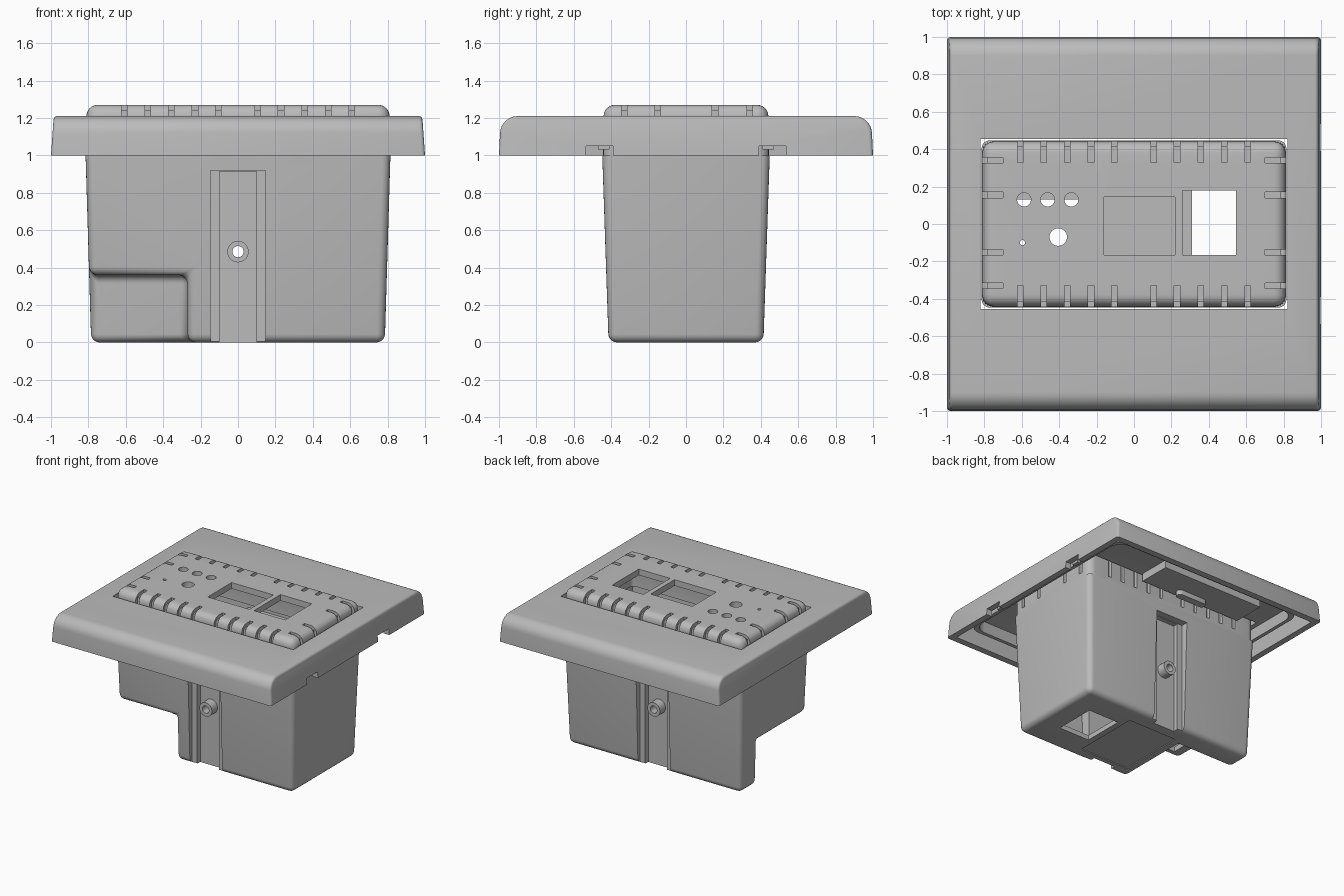
import bpy, bmesh, math
from mathutils import Matrix

start = bpy.data.objects.get("Cube")
if start:
    bpy.data.objects.remove(start, do_unlink=True)

grey = bpy.data.materials.new("light_grey_plastic")
grey.use_nodes = True
colour = (0.5, 0.5, 0.5, 1)
grey.diffuse_color = colour
grey.node_tree.nodes["Principled BSDF"].inputs["Base Color"].default_value = colour


def finish(name, bm):
    bmesh.ops.recalc_face_normals(bm, faces=bm.faces[:])
    mesh = bpy.data.meshes.new(name)
    bm.to_mesh(mesh)
    bm.free()
    mesh.materials.append(grey)
    obj = bpy.data.objects.new(name, mesh)
    bpy.context.collection.objects.link(obj)
    return obj


def boxes(name, ranges):
    """One mesh of separate boxes, each (x0, x1, y0, y1, z0, z1)."""
    bm = bmesh.new()
    for x0, x1, y0, y1, z0, z1 in ranges:
        move = Matrix.Translation(((x0 + x1) / 2, (y0 + y1) / 2, (z0 + z1) / 2))
        size = Matrix.Diagonal((x1 - x0, y1 - y0, z1 - z0, 1))
        bmesh.ops.create_cube(bm, size=1, matrix=move @ size)
    return finish(name, bm)


def taper_block(name, bottom, top, z0, z1):
    """Centred block with half sizes given at the bottom and top."""
    bm = bmesh.new()
    bmesh.ops.create_cube(bm, size=2)
    for v in bm.verts:
        half, z = (top, z1) if v.co.z > 0 else (bottom, z0)
        v.co = (v.co.x * half[0], v.co.y * half[1], z)
    return finish(name, bm)


def cylinders(name, places, z0, z1, turn=Matrix()):
    """Upright round pegs (x, y, radius), then turned as a group."""
    bm = bmesh.new()
    for x, y, r in places:
        bmesh.ops.create_cone(bm, cap_ends=True, segments=32, radius1=r, radius2=r,
                              depth=z1 - z0,
                              matrix=turn @ Matrix.Translation((x, y, (z0 + z1) / 2)))
    return finish(name, bm)


def round_edges(obj, width, rule, segments=5):
    bm = bmesh.new()
    bm.from_mesh(obj.data)
    edges = [e for e in bm.edges if rule(e.verts[0].co, e.verts[1].co)]
    bmesh.ops.bevel(bm, geom=edges, offset=width, segments=segments, profile=0.5,
                    affect='EDGES', clamp_overlap=True)
    bm.to_mesh(obj.data)
    bm.free()


def combine(obj, other, operation='DIFFERENCE'):
    mod = obj.modifiers.new("combine", 'BOOLEAN')
    mod.operation, mod.solver, mod.object = operation, 'EXACT', other
    bpy.context.view_layer.objects.active = obj
    bpy.ops.object.modifier_apply(modifier=mod.name)
    bpy.data.objects.remove(other, do_unlink=True)


def cut(obj, *ranges):
    combine(obj, boxes("cutter", ranges))


def smooth(obj):
    bpy.ops.object.select_all(action='DESELECT')
    obj.select_set(True)
    bpy.context.view_layer.objects.active = obj
    bpy.ops.object.shade_smooth_by_angle(angle=math.radians(32))


def channels(half_x, depth_y, top):
    return [(-half_x, half_x, -0.7, -depth_y, -0.2, top),
            (-half_x, half_x, depth_y, 0.7, -0.2, top)]


# Tapered wall box with a corner notch, all edges rounded
wall_box = taper_block("wall_box", (0.785, 0.414), (0.818, 0.451), 0, 1.1)
cut(wall_box, (-1.2, -0.27, -1, 0.2, -0.5, 0.36))
round_edges(wall_box, 0.045, lambda a, b: min(a.z, b.z) < 1.05)
cut(wall_box, (-1, 1, -1, 1, 1.0, 1.3))

# Mounting channels, front and back
cut(wall_box, *channels(0.147, 0.387, 0.92))
cut(wall_box, *channels(0.1, 0.347, 0.915))

# Hollow interior that leaves walls round the notch and channels
cavity = taper_block("cavity", (0.745, 0.375), (0.778, 0.412), 0.04, 1.15)
cut(cavity, (-1.2, -0.23, -1, 0.24, -0.5, 0.40))
cut(cavity, *channels(0.187, 0.307, 0.96))
combine(wall_box, cavity)

# Screw bosses with a bore through both
lie = Matrix.Rotation(math.pi / 2, 4, 'X')
for a, b in ((-0.42, -0.33), (0.33, 0.42)):
    combine(wall_box, cylinders("boss", [(0, 0.485, 0.057)], a, b, lie), 'UNION')
combine(wall_box, cylinders("bore", [(0, 0.485, 0.03)], -0.6, 0.6, lie))

# Cable openings and shallow panel on the underside
cut(wall_box, (0.31, 0.59, -0.165, 0.18, -0.1, 0.1),
    (-0.7, -0.29, -0.36, 0.13, 0.3, 0.45))
cut(wall_box, (-0.19, 0.26, -0.31, 0.26, -0.1, 0.008))

# Cover plate: broad rounding on two edges, fine rounding on the ends
plate = taper_block("cover_plate", (1, 1), (0.985, 0.99), 1.0, 1.21)
round_edges(plate, 0.09, lambda a, b: min(a.z, b.z) > 1.2 and a.y * b.y > 0
            and abs(a.x - b.x) > 1, 8)
round_edges(plate, 0.018, lambda a, b: max(a.z, b.z) > 1.01 and a.x * b.x > 0, 3)
hollow = taper_block("hollow", (0.955, 0.95), (0.94, 0.94), 0.9, 1.165)
round_edges(hollow, 0.06, lambda a, b: min(a.z, b.z) > 1.1 and abs(a.x - b.x) > 1)
combine(plate, hollow)
cut(plate, (-0.82, 0.82, -0.455, 0.455, 0.8, 1.5))
cut(plate, (0.9, 1.1, -0.535, -0.39, 0.9, 1.05), (0.9, 1.1, 0.39, 0.535, 0.9, 1.05))

# Ridge under the plate
ridge = taper_block("underside_ridge", (0.89, 0.88), (0.89, 0.88), 1.07, 1.18)
inner = taper_block("inner", (0.86, 0.85), (0.86, 0.85), 1.0, 1.3)
for part in (ridge, inner):
    round_edges(part, 0.1, lambda a, b: abs(a.z - b.z) > 0.05)
combine(ridge, inner)

# Pads and oval stops under the plate, and clips by the side slots
extras = []
for side in (-1, 1):
    y0, y1 = sorted((0.47 * side, 0.74 * side))
    extras.append(boxes("underside_pad", [(-0.62, 0.31, y0, y1, 1.1, 1.18)]))
    y0, y1 = sorted((0.50 * side, 0.56 * side))
    stop = boxes("oval_stop", [(-0.25, 0.02, y0, y1, 1.06, 1.12)])
    round_edges(stop, 0.028, lambda a, b: abs(a.z - b.z) > 0.03)
    extras.append(stop)
    y0, y1 = sorted((0.41 * side, 0.47 * side))
    extras.append(boxes("side_clip", [(0.92, 0.95, y0, y1, 1.03, 1.17)]))

# Raised insert with rounded top, hollow below
insert = taper_block("raised_insert", (0.812, 0.443), (0.81, 0.44), 0.99, 1.27)
round_edges(insert, 0.06, lambda a, b: max(a.z, b.z) > 1.0, 6)
insert_hollow = taper_block("insert_hollow", (0.76, 0.39), (0.76, 0.39), 0.9, 1.22)
round_edges(insert_hollow, 0.03, lambda a, b: max(a.z, b.z) > 1.0, 3)
combine(insert, insert_hollow)

# Grooves round the rim of the insert: over the top, then down the walls
columns = [s * x for s in (-1, 1) for x in (0.105, 0.23, 0.357, 0.482, 0.608)]
rows = (0.34, 0.155, -0.15, -0.33)
w = 0.015
for reach_x, reach_y, z0, z1 in ((0.70, 0.33, 1.24, 1.4), (0.785, 0.415, 1.04, 1.35)):
    grooves = []
    for lo, hi in ((-1, -reach_y), (reach_y, 1)):
        grooves += [(x - w, x + w, lo, hi, z0, z1) for x in columns]
    for lo, hi in ((-1, -reach_x), (reach_x, 1)):
        grooves += [(lo, hi, y - w, y + w, z0, z1) for y in rows]
    cut(insert, *grooves)

# Windows and round holes in the insert
cut(insert, (-0.16, 0.22, -0.165, 0.145, 1.1, 1.4), (0.26, 0.545, -0.165, 0.18, 1.1, 1.4))
holes = [(x, 0.13, 0.037) for x in (-0.588, -0.462, -0.335)]
holes += [(-0.405, -0.07, 0.047), (-0.596, -0.1, 0.014)]
combine(insert, cylinders("hole_cutter", holes, 1.1, 1.4))

for part in [wall_box, plate, ridge, insert] + extras:
    smooth(part)
